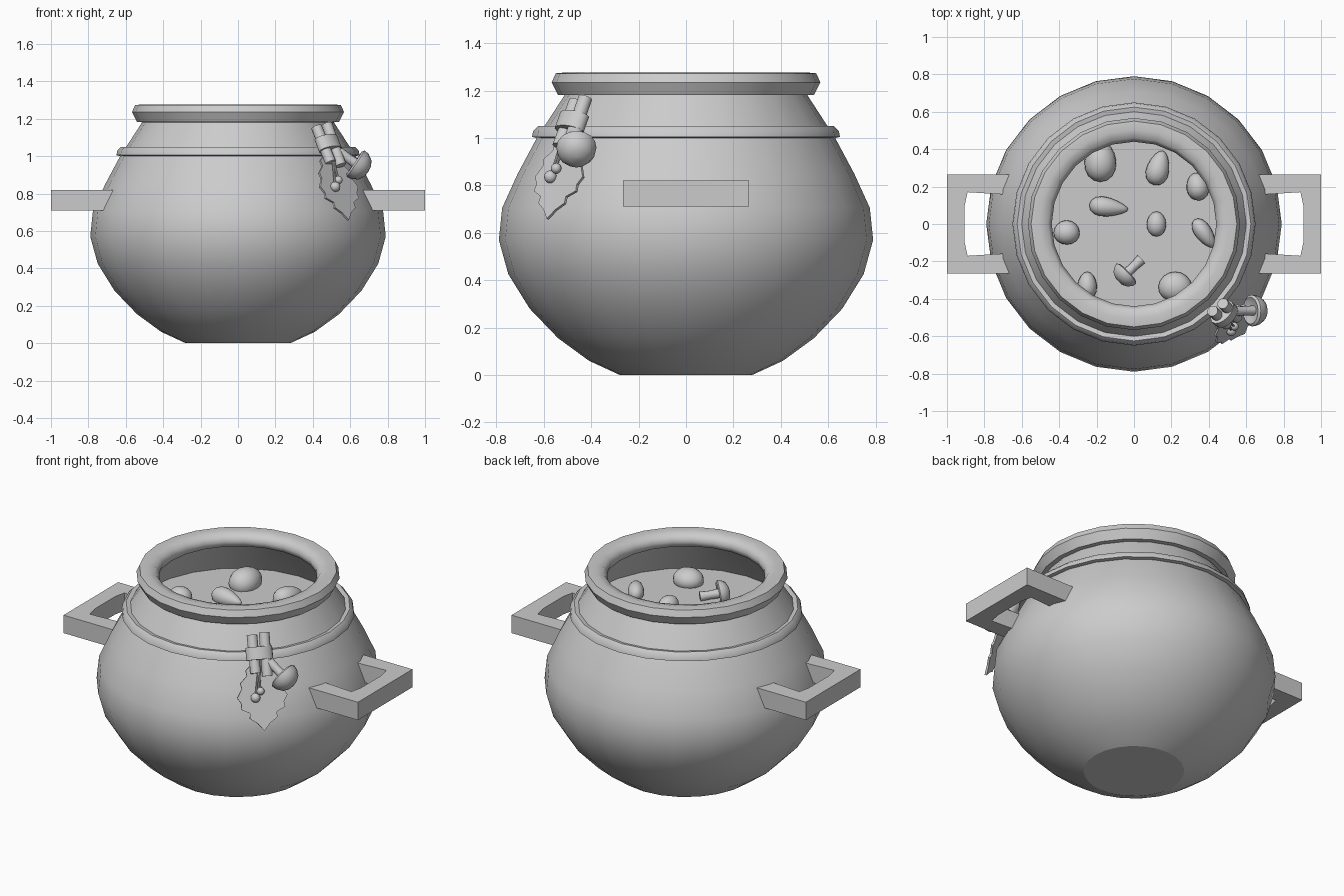
import bpy, bmesh, math
from mathutils import Vector, Matrix

if "Cube" in bpy.data.objects:
    bpy.data.objects.remove(bpy.data.objects["Cube"])


def make(name, verts, faces, angle=40):
    me = bpy.data.meshes.new(name)
    me.from_pydata(verts, [], faces)
    bm = bmesh.new()
    bm.from_mesh(me)
    bmesh.ops.remove_doubles(bm, verts=bm.verts, dist=1e-5)
    bmesh.ops.recalc_face_normals(bm, faces=bm.faces)
    bm.to_mesh(me)
    bm.free()
    ob = bpy.data.objects.new(name, me)
    bpy.context.collection.objects.link(ob)
    bpy.ops.object.select_all(action='DESELECT')
    ob.select_set(True)
    bpy.context.view_layer.objects.active = ob
    if angle:
        bpy.ops.object.shade_smooth_by_angle(angle=math.radians(angle))
    return ob


def lathe(name, prof, n=24, closed=False, angle=40, mat=None, caps=True):
    """Revolve (radius, height) points around z, then place with mat."""
    verts = [Vector((r * math.cos(2 * math.pi * i / n), r * math.sin(2 * math.pi * i / n), z))
             for r, z in prof for i in range(n)]
    rows = len(prof)
    faces = []
    for j in range(rows if closed else rows - 1):
        k = (j + 1) % rows
        for i in range(n):
            a = (i + 1) % n
            faces.append((j * n + i, j * n + a, k * n + a, k * n + i))
    if caps and not closed:
        faces.append(tuple(range(n)))
        faces.append(tuple(range((rows - 1) * n, rows * n)))
    if mat:
        verts = [mat @ v for v in verts]
    return make(name, verts, faces, angle)


def aim(origin, direction):
    q = Vector(direction).to_track_quat('Z', 'Y')
    return Matrix.Translation(origin) @ q.to_matrix().to_4x4()


def rod(name, a, b, r, n=12):
    d = Vector(b) - Vector(a)
    return lathe(name, [(r, 0), (r, d.length)], n, mat=aim(a, d))


def blob(name, loc, size, turn=0, taper=0):
    """Egg-shaped lump; taper narrows its +y end."""
    bm = bmesh.new()
    bmesh.ops.create_uvsphere(bm, u_segments=16, v_segments=10, radius=1)
    rot = Matrix.Rotation(math.radians(turn), 3, 'Z')
    for v in bm.verts:
        s = 1 - taper * v.co.y
        p = Vector((v.co.x * s * size[0], v.co.y * size[1], v.co.z * s * size[2]))
        v.co = rot @ p + Vector(loc)
    verts = [v.co.copy() for v in bm.verts]
    faces = [[v.index for v in f.verts] for f in bm.faces]
    bm.free()
    return make(name, verts, faces, 60)


def mushroom(name, base, direction, r, h, stem):
    """Cap rim centred at base, dome along direction, stem behind it."""
    m = aim(base, direction)
    lathe(name + "_cap", [(r * .35, h * .12), (r * .85, -h * .12), (r, 0), (r * .95, h * .35),
                          (r * .72, h * .75), (r * .38, h * .95), (.002, h)], 16, mat=m, angle=60)
    lathe(name + "_stem", [(stem * .26, -stem), (stem * .22, -stem * .5), (stem * .25, h * .3)], 12, mat=m)


# Pot body: outside wall, then inside wall down below the soup
lathe("pot_body", [(.28, 0), (.41, .06), (.54, .155), (.66, .28), (.75, .425), (.79, .57),
                   (.776, .705), (.71, .85), (.63, 1.0), (.5, 1.2),
                   (.46, 1.2), (.59, 1.0), (.62, .95)], caps=False, angle=50)
lathe("pot_base", [(.28, 0), (.001, 0)], caps=False)

# Rolled rim and neck ring
lathe("rim", [(.55, 1.273), (.567, 1.235), (.54, 1.182), (.49, 1.18), (.45, 1.2), (.44, 1.235),
              (.46, 1.265), (.505, 1.277)], closed=True, angle=50)
lathe("neck_ring", [(.6, 1.045), (.625, 1.05), (.645, 1.03), (.65, 1.005), (.63, 1.0), (.6, 1.01)],
      closed=True, angle=50)

# Soup surface
lathe("soup", [(.6, 1.0), (.001, 1.0)], caps=False)

# Square C-shaped handles
outline = [(.65, .265), (1.0, .265), (1.0, -.265), (.65, -.265),
           (.65, -.155), (.89, -.17), (.905, -.1), (.905, .1), (.89, .17), (.65, .155)]
n = len(outline)
for side, s in (("right", 1), ("left", -1)):
    verts = [(s * x, y, z) for z in (.71, .82) for x, y in outline]
    faces = [(i, (i + 1) % n, n + (i + 1) % n, n + i) for i in range(n)]
    for o in (0, n):
        faces += [tuple(o + k for k in f) for f in
                  ((0, 1, 8, 9), (1, 2, 5, 6, 7, 8), (2, 3, 4, 5))]
    make(side + "_handle", verts, faces, 0)

# Ingredients floating in the soup
for i, (x, y, sx, sy, sz, turn, taper) in enumerate([
        (-.18, .335, .085, .11, .08, 0, .1), (.13, .30, .06, .095, .06, -15, .25),
        (.34, .20, .06, .075, .065, 10, .1), (-.135, .09, .05, .105, .05, -97, .4),
        (.12, 0, .052, .067, .05, 0, .05), (.375, -.05, .045, .09, .05, 215, .2),
        (-.36, -.045, .07, .065, .06, 0, .05), (-.25, -.33, .052, .075, .06, 0, .1),
        (.22, -.335, .09, .08, .065, 0, .05)]):
    blob("vegetable_%d" % (i + 1), (x, y, 1.02), (sx, sy, sz), turn, taper)
mushroom("soup_mushroom", (-.04, -.265, 1.03), (-.7, -.68, .12), .075, .06, .11)

# Ornament: jagged leaf lying against the pot
half = [(0, 0), (.05, .02), (.085, .05), (.08, .08), (.12, .12), (.113, .15), (.142, .20),
        (.12, .235), (.125, .265), (.075, .29), (.078, .32), (.035, .35), (0, .392)]
loop = half + [(-w, u) for w, u in half[-2:0:-1]]
top, tip = Vector((.485, -.48, 1.02)), Vector((.59, -.585, .653))
axis = (tip - top).normalized()
side = Vector((1, 1, 0)).normalized()
leaf = make("leaf", [top + axis * u + side * w for w, u in loop], [tuple(range(len(loop)))], 0)
sol = leaf.modifiers.new("thickness", 'SOLIDIFY')
sol.thickness = .012
sol.offset = 0

# Ornament: tied sticks
rod("stick_a", (.42, -.465, 1.155), (.495, -.535, .965), .03)
rod("stick_b", (.475, -.425, 1.17), (.55, -.5, .95), .03)
d = Vector((.075, -.072, -.2)).normalized()
wide = (side - d * side.dot(d)).normalized()
thick = d.cross(wide)
m = Matrix((wide * 1.0, thick * .62, d)).transposed().to_4x4()
m = Matrix.Translation((.482, -.482, 1.065)) @ m
lathe("stick_tie", [(.076, -.036), (.076, .036)], 16, mat=m)

# Ornament: berries on thin stalks, and a mushroom
for name, p, r in (("berry_a", (.52, -.572, .836), .027), ("berry_b", (.537, -.548, .872), .022)):
    blob(name, p, (r, r, r))
    rod(name + "_stalk", (.505, -.52, 1.0), p, .006, 8)
mushroom("ornament_mushroom", (.63, -.463, .96), (.8, .02, -.55), .085, .08, .11)
